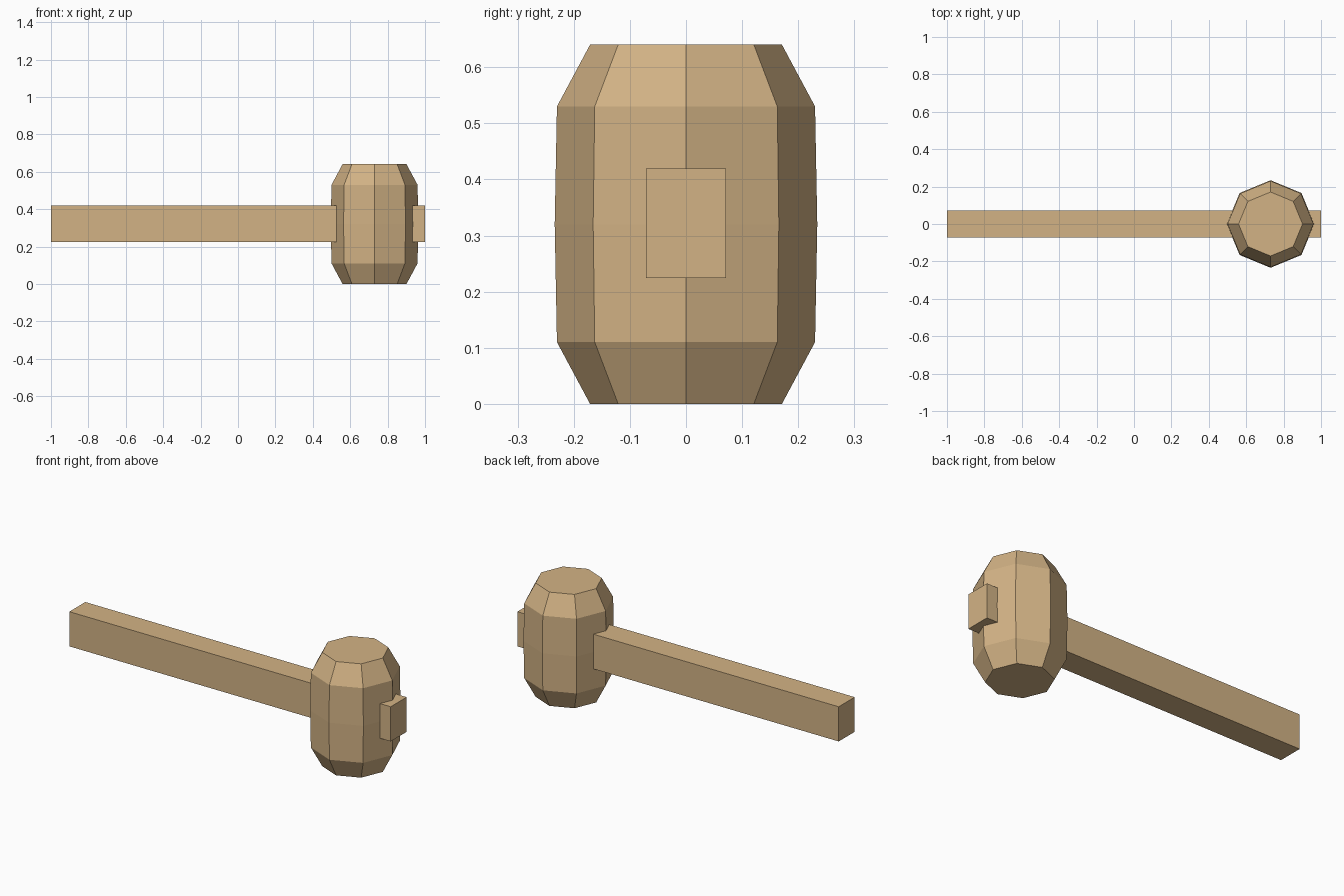
import bpy, bmesh, math

if "Cube" in bpy.data.objects:
    bpy.data.objects.remove(bpy.data.objects["Cube"])

wood = bpy.data.materials.new("light_wood")
wood.diffuse_color = (0.65, 0.45, 0.235, 1)
wood.use_nodes = True
wood.node_tree.nodes["Principled BSDF"].inputs["Base Color"].default_value = wood.diffuse_color

SIDES = 8
HEAD_X = 0.73


def finish(name, bm):
    bmesh.ops.recalc_face_normals(bm, faces=bm.faces)
    mesh = bpy.data.meshes.new(name)
    bm.to_mesh(mesh)
    bm.free()
    mesh.materials.append(wood)
    obj = bpy.data.objects.new(name, mesh)
    bpy.context.collection.objects.link(obj)
    return obj


# Barrel-shaped octagonal head: (radius, height) profile turned about z
profile = [(0.171, 0.0), (0.23, 0.11), (0.234, 0.32), (0.23, 0.53), (0.171, 0.64)]
bm = bmesh.new()
rings = []
for r, z in profile:
    rings.append([bm.verts.new((HEAD_X + r * math.cos(math.tau * i / SIDES),
                                r * math.sin(math.tau * i / SIDES), z))
                  for i in range(SIDES)])
for low, high in zip(rings, rings[1:]):
    for i in range(SIDES):
        j = (i + 1) % SIDES
        bm.faces.new((low[i], low[j], high[j], high[i]))
bm.faces.new(rings[0])
bm.faces.new(rings[-1])
finish("mallet_head", bm)

# Square-section handle passing right through the head
bm = bmesh.new()
bmesh.ops.create_cube(bm, size=1)
bmesh.ops.scale(bm, vec=(2.0, 0.142, 0.195), verts=bm.verts)
bmesh.ops.translate(bm, vec=(0, 0, 0.322), verts=bm.verts)
finish("handle", bm)
